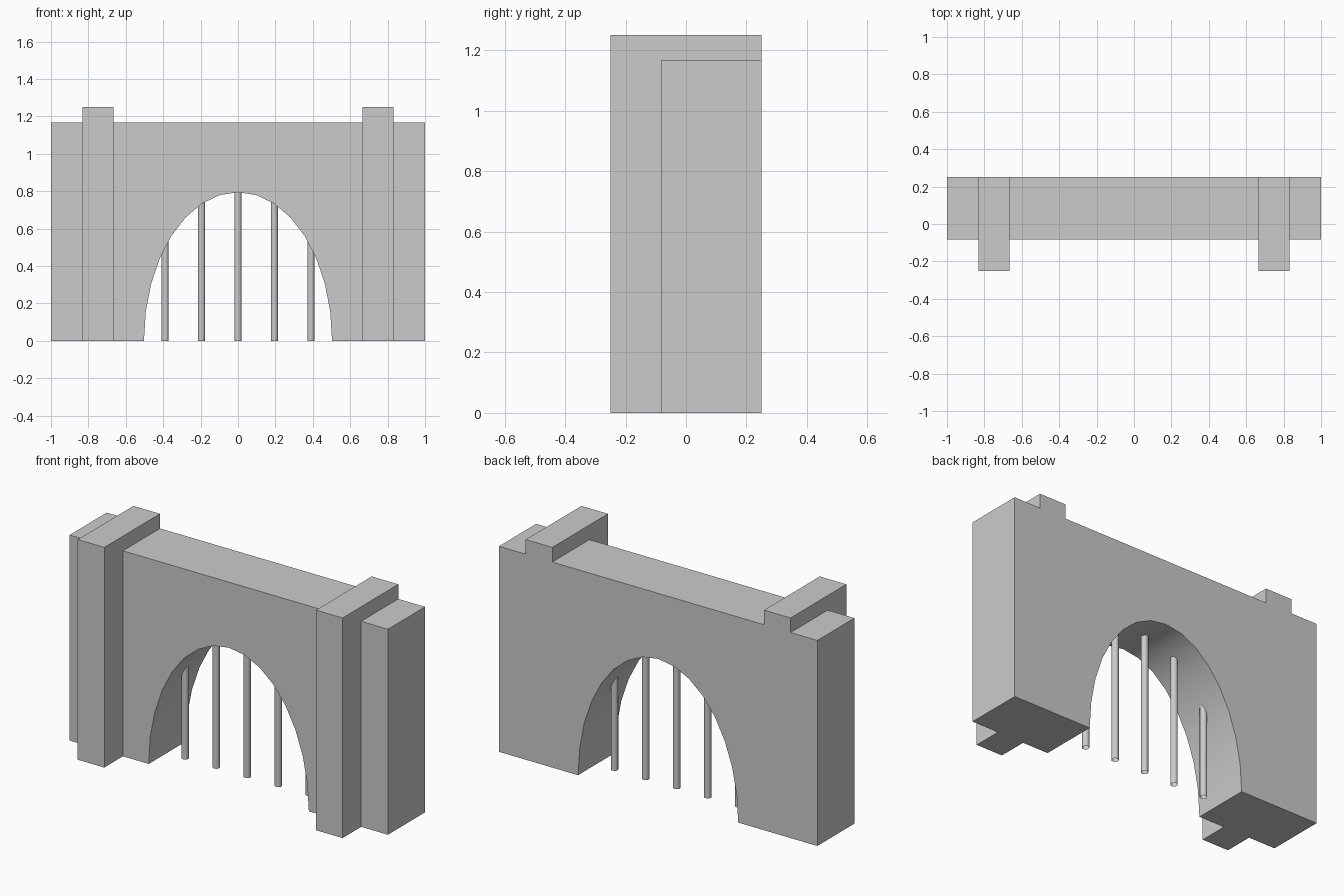
import bpy, bmesh
from math import sin, cos, pi, sqrt, radians

if "Cube" in bpy.data.objects:
    bpy.data.objects.remove(bpy.data.objects["Cube"])

WALL_FRONT, BACK, PILLAR_FRONT = -0.083, 0.25, -0.25
WALL_TOP, PILLAR_TOP = 1.167, 1.25
PIN, POUT = 0.665, 0.832          # inner and outer x of the pillars
ARCH_W, ARCH_H = 0.503, 0.795


def finish(bm, name, angle):
    mesh = bpy.data.meshes.new(name)
    bm.to_mesh(mesh)
    bm.free()
    obj = bpy.data.objects.new(name, mesh)
    bpy.context.collection.objects.link(obj)
    bpy.ops.object.select_all(action='DESELECT')
    obj.select_set(True)
    bpy.context.view_layer.objects.active = obj
    bpy.ops.object.shade_smooth_by_angle(angle=radians(angle))
    return obj


# Front outline of the gate, split into columns
arch = [(ARCH_W * cos(pi * i / 16), ARCH_H * sin(pi * i / 16)) for i in range(17)]
centre = [(-PIN, 0), (-PIN, WALL_TOP), (PIN, WALL_TOP), (PIN, 0)] + arch
outer = [(POUT, 0), (1, 0), (1, WALL_TOP), (POUT, WALL_TOP)]
pillar = [(PIN, 0), (POUT, 0), (POUT, WALL_TOP), (POUT, PILLAR_TOP),
          (PIN, PILLAR_TOP), (PIN, WALL_TOP)]
mirror = lambda pts: [(-x, z) for x, z in pts]
columns = [centre, outer, pillar, mirror(outer), mirror(pillar)]

# Wall with arch: matching front and back faces joined around the outline
bm = bmesh.new()
pairs = {}
for x, z in sum(columns, []):
    if (x, z) not in pairs:
        pairs[x, z] = [bm.verts.new((x, y, z)) for y in (WALL_FRONT, BACK)]
fronts = [bm.faces.new([pairs[p][0] for p in col]) for col in columns]
partner = {f: b for f, b in pairs.values()}
for e in [e for e in bm.edges if e.is_boundary]:
    a, b = e.verts
    bm.faces.new([a, b, partner[b], partner[a]])
for col in columns:
    bm.faces.new([pairs[p][1] for p in col])
bmesh.ops.recalc_face_normals(bm, faces=bm.faces)

# Pillars pulled forward from the wall
res = bmesh.ops.extrude_discrete_faces(bm, faces=[fronts[2], fronts[4]])
for f in res["faces"]:
    for v in f.verts:
        v.co.y = PILLAR_FRONT
bmesh.ops.remove_doubles(bm, verts=bm.verts, dist=1e-5)
bmesh.ops.recalc_face_normals(bm, faces=bm.faces)
bmesh.ops.dissolve_limit(bm, angle_limit=radians(1), verts=bm.verts, edges=bm.edges)
finish(bm, "gate_wall", 30)

# Portcullis bars: open tubes running up into the arch
R = 0.019
for i in range(-2, 3):
    x = i * 0.195
    near = max(abs(x) - R, 0)
    h = ARCH_H * sqrt(1 - (near / ARCH_W) ** 2)
    bm = bmesh.new()
    bmesh.ops.create_cone(bm, cap_ends=False, segments=16, radius1=R, radius2=R, depth=h)
    bmesh.ops.translate(bm, verts=bm.verts, vec=(x, (WALL_FRONT + BACK) / 2, h / 2))
    finish(bm, f"bar_{i + 3}", 40)
